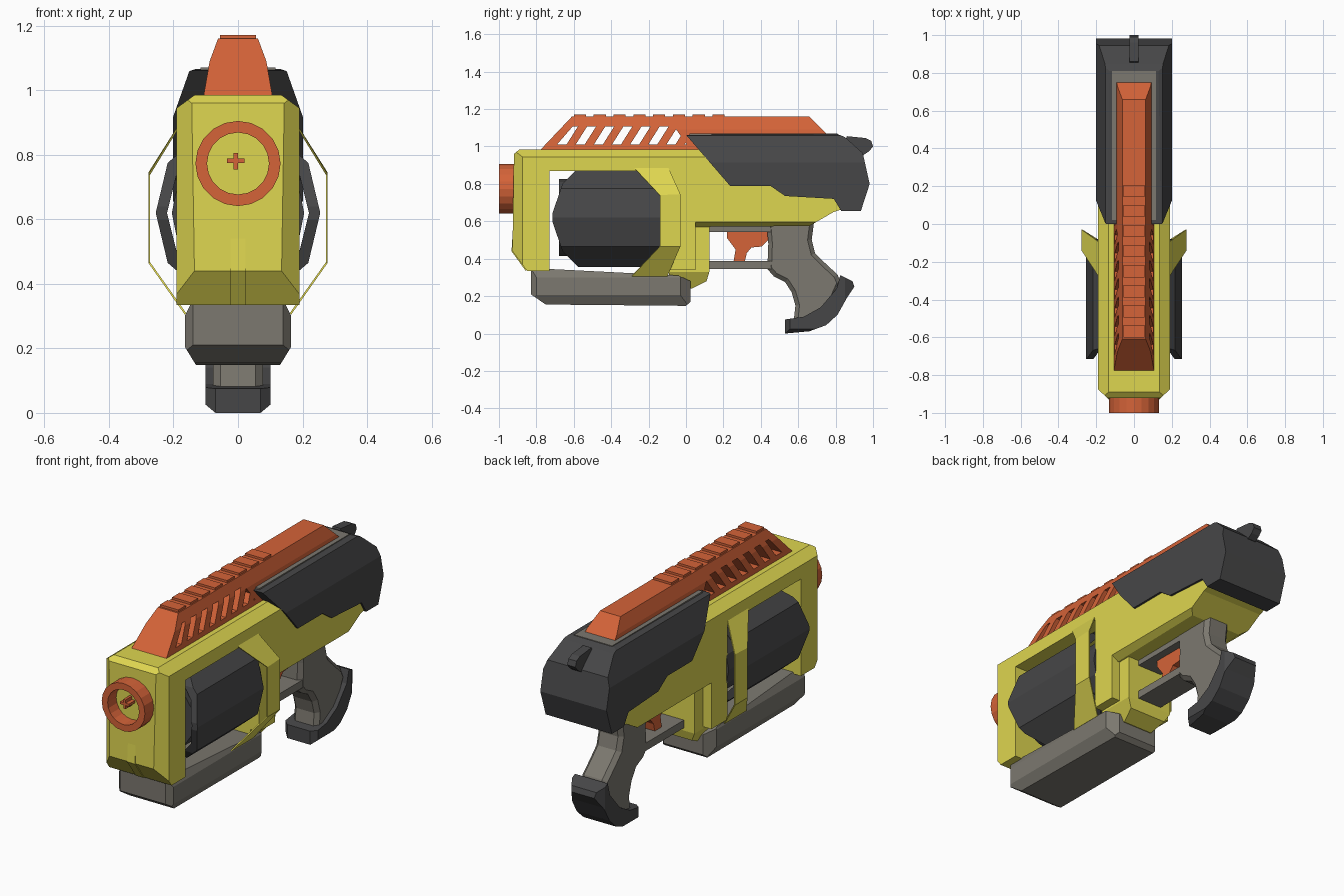
import bpy, bmesh, math
from mathutils import Vector

if "Cube" in bpy.data.objects:
    bpy.data.objects.remove(bpy.data.objects["Cube"])


def material(name, rgb):
    m = bpy.data.materials.new(name)
    m.diffuse_color = (*rgb, 1)
    m.use_nodes = True
    m.node_tree.nodes["Principled BSDF"].inputs["Base Color"].default_value = m.diffuse_color
    return m


YELLOW = material("yellow plastic", (0.73, 0.67, 0.08))
ORANGE = material("orange plastic", (0.66, 0.125, 0.04))
DARK = material("dark grey", (0.062, 0.062, 0.064))
GREY = material("warm grey", (0.2, 0.188, 0.16))


def prism(pts, axis, lo, hi, bm=None):
    """Extrude a 2D outline along axis (0: pts are y,z  1: x,z  2: x,y)."""
    bm = bm or bmesh.new()

    def ring(v):
        out = []
        for p in pts:
            c = list(p)
            c.insert(axis, v)
            out.append(bm.verts.new(c))
        return out
    a, b = ring(lo), ring(hi)
    n = len(pts)
    bm.faces.new(a)
    bm.faces.new(b[::-1])
    for i in range(n):
        bm.faces.new((a[i], b[i], b[(i + 1) % n], a[(i + 1) % n]))
    bmesh.ops.recalc_face_normals(bm, faces=bm.faces)
    return bm


def box(x0, x1, y0, y1, z0, z1, bm=None):
    return prism([(y0, z0), (y1, z0), (y1, z1), (y0, z1)], 0, x0, x1, bm)


def trim(bm, axes, a, b):
    """Slice off the corner beyond line a-b; lines involving x cut both sides."""
    i, j = axes
    mid = [(min(v.co[k] for v in bm.verts) + max(v.co[k] for v in bm.verts)) / 2 for k in range(3)]
    for s in ((1, -1) if i == 0 else (1,)):
        co, no = Vector(), Vector()
        co[i], co[j] = a[0] * s, a[1]
        no[i], no[j] = b[1] - a[1], -(b[0] - a[0]) * s
        if no.dot(Vector(mid) - co) > 0:
            no = -no
        geom = bm.verts[:] + bm.edges[:] + bm.faces[:]
        bmesh.ops.bisect_plane(bm, geom=geom, dist=1e-5, plane_co=co, plane_no=no, clear_outer=True)
        edges = [e for e in bm.edges if e.is_boundary]
        if edges:
            bmesh.ops.holes_fill(bm, edges=edges, sides=0)
    bmesh.ops.recalc_face_normals(bm, faces=bm.faces)
    return bm


def rim_bevel(bm, w):
    """Chamfer the outline edges of an x-extruded prism."""
    edges = [e for e in bm.edges if abs(e.verts[0].co.x - e.verts[1].co.x) < 1e-6]
    bmesh.ops.bevel(bm, geom=edges, offset=w, segments=1, affect='EDGES', profile=0.5)
    return bm


def finish(name, bm, *mats, mirror=False):
    me = bpy.data.meshes.new(name)
    bm.to_mesh(me)
    bm.free()
    ob = bpy.data.objects.new(name, me)
    bpy.context.collection.objects.link(ob)
    for m in mats:
        me.materials.append(m)
    if mirror:
        ob.modifiers.new("mirror", 'MIRROR')
    return ob


XY, XZ, YZ = (0, 1), (0, 2), (1, 2)

# yellow frame with the open drum window
bm = prism([(-.89, .985), (-.92, .96), (-.928, .44), (-.85, .335), (-.73, .335), (-.73, .87),
            (-.09, .87), (-.09, .34), (.05, .34), (.05, .655), (.86, .665), (.9, .75), (.9, .985)], 0, -.19, .19)
trim(bm, XZ, (.135, .985), (.19, .945))
trim(bm, XY, (.135, -.928), (.19, -.875))
finish("frame", bm, YELLOW)

# rib on the front of the frame
finish("front_rib", prism([(-.92, .64), (-.933, .44), (-.857, .335), (-.84, .36), (-.9, .64)], 0, -.024, .024), YELLOW)

# lower receiver above the trigger
bm = prism([(.03, .68), (.03, .57), (.66, .575), (.79, .65), (.88, .68)], 0, -.19, .19)
finish("lower_receiver", trim(bm, XZ, (.19, .595), (.15, .57)), YELLOW)

# narrower block behind the tray
bm = prism([(-.09, .58), (-.09, .26), (.03, .24), (.11, .28), (.125, .33), (.125, .58)], 0, -.14, .14)
finish("lower_block", trim(bm, XZ, (.14, .33), (.09, .24)), YELLOW)

# thin side straps round the drum
bm = bmesh.new()
L = [bm.verts.new(p) for p in ((.18, -.29, .9), (.278, -.14, .74), (.278, -.14, .465), (.165, -.29, .305))]
R = [bm.verts.new(p) for p in ((.18, -.1, .9), (.278, -.03, .745), (.278, -.03, .465), (.165, -.1, .305))]
for i in range(3):
    bm.faces.new((L[i], L[i + 1], R[i + 1], R[i]))
ob = finish("side_straps", bm, YELLOW, mirror=True)
ob.modifiers.new("thickness", 'SOLIDIFY').thickness = .006

# drum core
pts = [(.205 * math.cos(i * math.pi / 8), .62 + .205 * math.sin(i * math.pi / 8)) for i in range(16)]
finish("drum_core", prism(pts, 1, -.68, -.08), DARK)

# drum covers, one per side
half = [(.255, .62), (.218, .775), (.09, .885), (.08, .855), (.19, .74), (.22, .62)]
section = half + [(x, 1.24 - z) for x, z in half[4:0:-1]]
bm = prism(section, 1, -.715, -.14)
for s in (1, -1):
    trim(bm, YZ, (-.715, .62 + s * .02), (-.66, .62 + s * .18))
    trim(bm, YZ, (-.66, .62 + s * .18), (-.58, .62 + s * .26))
    trim(bm, YZ, (-.14, .62 + s * .2), (-.19, .62 + s * .25))
finish("drum_covers", bm, DARK, mirror=True)

# grey tray under the drum
bm = prism([(-.83, .35), (-.83, .21), (-.75, .155), (.0, .148), (.025, .17), (.025, .28), (-.04, .31)], 0, -.165, .165)
trim(bm, XZ, (.165, .205), (.13, .148))
trim(bm, XZ, (.165, .3), (.14, .35))
trim(bm, XY, (.165, -.8), (.14, -.83))
trim(bm, XY, (.165, -.03), (.12, .025))
finish("tray", bm, GREY)

# muzzle ring with yellow floor
pts = [(.132 * math.cos(i * math.pi / 10), .773 + .132 * math.sin(i * math.pi / 10)) for i in range(20)]
bm = prism(pts, 1, -1, -.9)
front = min(bm.faces, key=lambda f: f.calc_center_median().y)
bmesh.ops.inset_region(bm, faces=[front], thickness=.036)
new = bmesh.ops.extrude_face_region(bm, geom=[front])["geom"]
floor = [f for f in new if isinstance(f, bmesh.types.BMFace)][0]
bmesh.ops.translate(bm, vec=(0, .075, 0), verts=floor.verts[:])
if front.is_valid and front is not floor:
    bmesh.ops.delete(bm, geom=[front], context='FACES_ONLY')
floor.material_index = 1
bmesh.ops.recalc_face_normals(bm, faces=bm.faces)
finish("muzzle", bm, ORANGE, YELLOW)
bm = box(-.034, .02, -.98, -.92, .774, .788)
box(-.014, 0, -.98, -.92, .755, .806, bm)
finish("muzzle_cross", bm, ORANGE)

# orange top rail: lower and upper bars joined by slanted ribs
Z0, Z1 = 1.01, 1.108
bars = [[(-.785, .975), (.76, .975), (.76, Z0), (-.752, Z0)],
        [(-.659, Z1), (.712, Z1), (.66, 1.16), (-.61, 1.16)],
        [(-.752, Z0), (-.69, Z0), (-.605, Z1), (-.659, Z1)],
        [(.005, Z0), (.76, Z0), (.76, 1.06), (.712, Z1), (-.065, Z1)]]
for i in range(7):
    y = -.639 + i * .097
    bars.append([(y, Z0), (y + .049, Z0), (y + .111, Z1), (y + .062, Z1)])
for k, bar in enumerate(bars):
    bm = prism(bar, 0, -.108, .108)
    for a, b in (((.108, .975), (.088, 1.09)), ((.088, 1.09), (.062, 1.16))):
        trim(bm, XZ, a, b)
    part = ("rail_lower_bar", "rail_upper_bar", "rail_front", "rail_rear")[k] if k < 4 else "rail_rib"
    finish(part, bm, ORANGE)

# rail teeth
bm = bmesh.new()
for i in range(8):
    y = -.6 + i * .106
    box(-.056, .056, y, y + .065, 1.15, 1.172, bm)
finish("rail_teeth", bm, ORANGE)

# dark rear shell
bm = prism([(.0, 1.062), (.81, 1.066), (.85, 1.05), (.945, .965), (.982, .8), (.935, .655), (.83, .655), (.79, .72),
            (.53, .735), (.45, .79), (.235, .79)], 0, -.202, .202)
trim(bm, XZ, (.13, 1.066), (.155, 1.058))
trim(bm, XZ, (.15, 1.062), (.202, .915))
finish("rear_shell", bm, DARK)
finish("rail_bed", box(-.116, .116, .02, .81, 1.04, 1.07), GREY)

# hammer at the back
finish("hammer", prism([(.84, 1.0), (.86, 1.055), (.96, 1.045), (.99, 1.03), (1.0, 1.0), (.98, .975), (.95, .955),
                        (.9, .96)], 0, -.025, .025), DARK)

# trigger guard and grip
bm = box(-.075, .075, .1, .46, .542, .58)
box(-.075, .075, .1, .46, .345, .388, bm)
finish("trigger_guard", bm, GREY)
bm = prism([(.43, .6), (.44, .48), (.435, .345), (.47, .305), (.53, .275), (.565, .22), (.585, .15), (.575, .06),
            (.66, .06), (.78, .16), (.83, .27), (.81, .315), (.74, .38), (.69, .43), (.672, .5), (.685, .6)],
           0, -.077, .077)
finish("grip", rim_bevel(bm, .022), GREY)
bm = prism([(.53, .0), (.66, .012), (.75, .045), (.81, .1), (.86, .19), (.9, .25), (.89, .28), (.825, .312),
            (.805, .24), (.72, .14), (.63, .09), (.53, .075)], 0, -.1, .1)
trim(bm, XZ, (.1, .025), (.07, .0))
trim(bm, XY, (.1, .555), (.07, .53))
trim(bm, XY, (.1, .85), (.07, .9))
finish("grip_base", bm, DARK)

# trigger
finish("trigger", prism([(.22, .55), (.22, .51), (.265, .45), (.255, .388), (.315, .388), (.325, .43), (.35, .46),
                         (.405, .465), (.44, .5), (.44, .55)], 0, -.03, .03), ORANGE)
